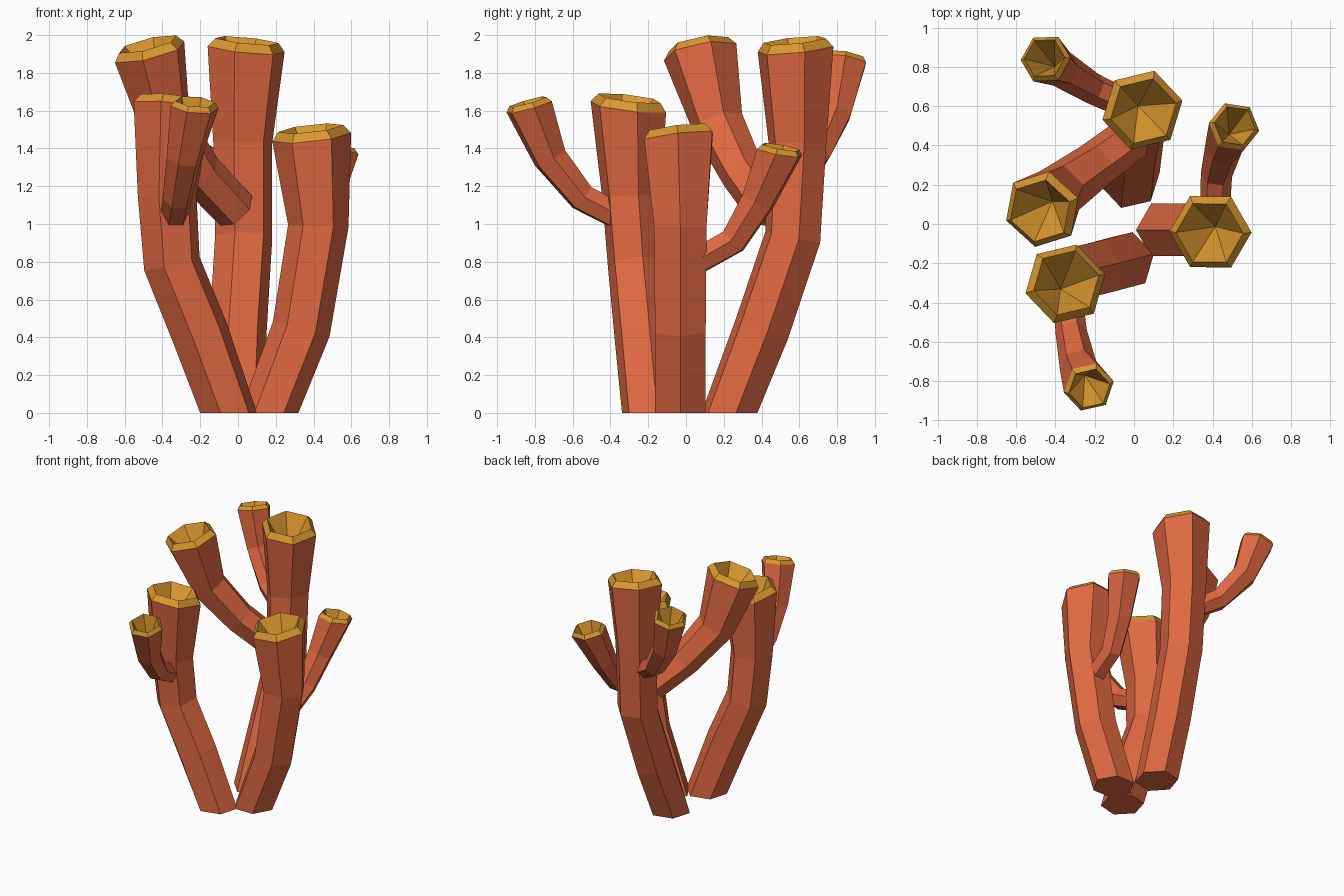
import bpy, bmesh, math
from mathutils import Vector

cube = bpy.data.objects.get("Cube")
if cube:
    bpy.data.objects.remove(cube, do_unlink=True)


def make_material(name, rgb):
    mat = bpy.data.materials.new(name)
    mat.use_nodes = True
    colour = (*rgb, 1.0)
    mat.diffuse_color = colour
    mat.node_tree.nodes["Principled BSDF"].inputs["Base Color"].default_value = colour
    return mat


SIDES = 6
skin = make_material("coral red", (0.75, 0.14, 0.053))
gold = make_material("golden rim", (0.70, 0.31, 0.027))


def ring(bm, centre, normal, radius, turn):
    """Hexagon of vertices around centre, square to normal."""
    ref = Vector((math.cos(turn), math.sin(turn), 0))
    u = (ref - normal * ref.dot(normal)).normalized()
    v = normal.cross(u)
    verts = []
    for i in range(SIDES):
        a = math.tau * i / SIDES
        verts.append(bm.verts.new(centre + radius * (u * math.cos(a) + v * math.sin(a))))
    return verts


def bridge(bm, low, high, slot):
    for i in range(SIDES):
        j = (i + 1) % SIDES
        bm.faces.new((low[i], low[j], high[j], high[i])).material_index = slot


def tube(name, path, radii, tip_normal, turn, grounded=False):
    """Bent six-sided tube with a raised rim and a hollow conical mouth."""
    pts = [Vector(p) for p in path]
    turn = math.radians(turn)
    tip = Vector(tip_normal).normalized()
    last = len(pts) - 1
    bm = bmesh.new()

    # Outer wall
    rings = []
    for i, p in enumerate(pts):
        if i == last:
            n = tip
        elif i == 0:
            n = Vector((0, 0, 1)) if grounded else (pts[1] - p).normalized()
        else:
            n = ((p - pts[i - 1]).normalized() + (pts[i + 1] - p).normalized()).normalized()
        rings.append(ring(bm, p, n, radii[i], turn))
    for low, high in zip(rings, rings[1:]):
        bridge(bm, low, high, 0)
    bm.faces.new(rings[0][::-1])

    # Sloping rim and cone-shaped mouth
    r = radii[-1]
    lip = ring(bm, pts[-1] + tip * r * 0.22, tip, r * 0.82, turn)
    bridge(bm, rings[-1], lip, 1)
    apex = bm.verts.new(pts[-1] - tip * 0.22)
    for i in range(SIDES):
        bm.faces.new((lip[i], lip[(i + 1) % SIDES], apex)).material_index = 1

    mesh = bpy.data.meshes.new(name)
    bm.to_mesh(mesh)
    bm.free()
    mesh.materials.append(skin)
    mesh.materials.append(gold)
    obj = bpy.data.objects.new(name, mesh)
    bpy.context.collection.objects.link(obj)


# Trunks rising from the ground
trunk = [0.155, 0.155, 0.155, 0.16, 0.21]
tube("front_trunk",
     [(-.05, -.19, 0), (-.2, -.23, .42), (-.35, -.265, .79), (-.375, -.29, 1.15), (-.35, -.305, 1.62)],
     trunk, (.11, .12, 1), 14, grounded=True)
tube("side_trunk",
     [(.165, -.03, 0), (.335, -.03, .445), (.425, -.03, .99), (.39, -.04, 1.46)],
     trunk[1:], (-.11, -.12, 1), 0, grounded=True)
tube("back_trunk",
     [(-.02, .23, 0), (0, .4, .44), (.03, .565, .93), (.025, .59, 1.43), (.043, .58, 1.925)],
     trunk, (.1, -.1, 1), 13, grounded=True)

# Thick limb growing from the back trunk
tube("thick_branch",
     [(-.01, .44, 1.07), (-.2, .3, 1.27), (-.38, .17, 1.53), (-.468, .075, 1.91)],
     [.115, .12, .14, .2], (-.25, -.19, 1), 19)

# Thin twigs, one on each trunk
twig = [.075, .08, .095, .13]
tube("front_twig",
     [(-.34, -.34, 1.03), (-.32, -.55, 1.14), (-.285, -.72, 1.35), (-.23, -.83, 1.62)],
     twig, (.1, -.28, 1), 12)
tube("side_twig",
     [(.41, .02, .78), (.42, .25, .91), (.455, .38, 1.12), (.51, .495, 1.38)],
     twig, (.12, .18, 1), -8)
tube("back_twig",
     [(-.02, .6, 1.26), (-.21, .69, 1.37), (-.37, .79, 1.59), (-.45, .84, 1.865)],
     twig, (-.22, .18, 1), 0)
